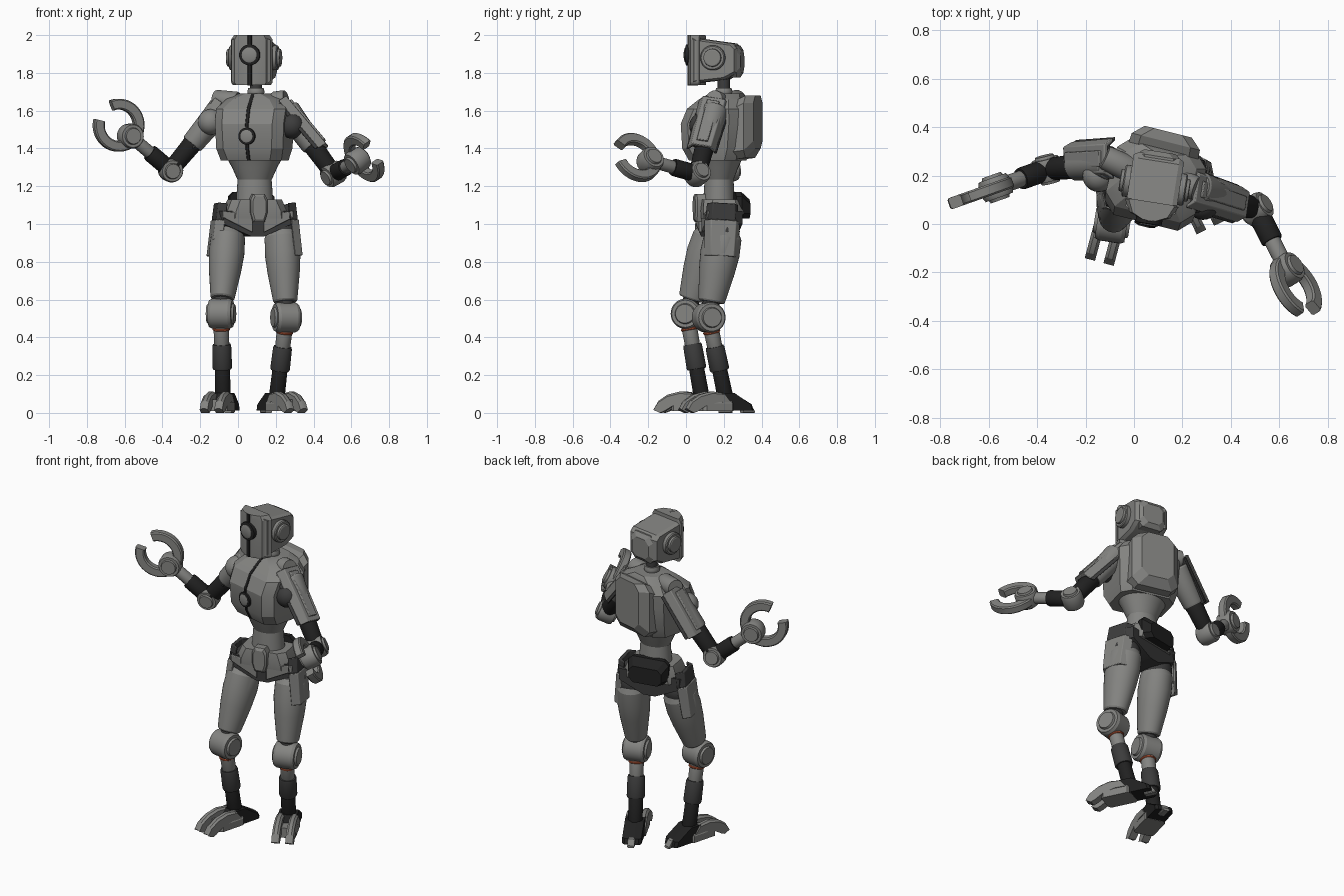
import bpy, bmesh, math
from mathutils import Vector as V, Matrix

if "Cube" in bpy.data.objects:
    bpy.data.objects.remove(bpy.data.objects["Cube"])


def material(name, r, g, b):
    m = bpy.data.materials.new(name)
    m.diffuse_color = (r, g, b, 1)
    m.use_nodes = True
    m.node_tree.nodes["Principled BSDF"].inputs["Base Color"].default_value = m.diffuse_color
    return m


GREY = material("armour grey", 0.23, 0.23, 0.22)
DARK = material("dark grey", 0.045, 0.045, 0.045)
BLACK = material("black", 0.015, 0.015, 0.015)
ORANGE = material("orange", 0.5, 0.1, 0.04)
ID = Matrix.Identity(4)


def frame(o, zdir, xhint=(0, 0, 1)):
    """Matrix at o with local z along zdir and local x near xhint."""
    z = V(zdir).normalized()
    x = V(xhint) - z * V(xhint).dot(z)
    if x.length < 0.05:
        x = z.orthogonal()
    x.normalize()
    m = Matrix((x, z.cross(x), z)).transposed().to_4x4()
    m.translation = V(o)
    return m


def place(x, y, z, yaw):
    return Matrix.Translation((x, y, z)) @ Matrix.Rotation(math.radians(yaw), 4, 'Z')


def loft(name, rings, mat, M=ID, bevel=0):
    """Skin closed rings of equal length and cap both ends."""
    bm = bmesh.new()
    vs = [[bm.verts.new(M @ V(p)) for p in r] for r in rings]
    n = len(rings[0])
    for a, b in zip(vs, vs[1:]):
        for i in range(n):
            bm.faces.new((a[i], a[(i + 1) % n], b[(i + 1) % n], b[i]))
    bm.faces.new(vs[0][::-1])
    bm.faces.new(vs[-1])
    bmesh.ops.recalc_face_normals(bm, faces=bm.faces)
    me = bpy.data.meshes.new(name)
    bm.to_mesh(me)
    bm.free()
    me.materials.append(mat)
    ob = bpy.data.objects.new(name, me)
    bpy.context.collection.objects.link(ob)
    if bevel:
        mod = ob.modifiers.new("bevel", 'BEVEL')
        mod.width, mod.segments, mod.limit_method = bevel, 2, 'ANGLE'
    return ob


def lathe(name, M, prof, mat, n=32, sy=1):
    ang = [2 * math.pi * i / n for i in range(n)]
    return loft(name, [[(r * math.cos(a), r * sy * math.sin(a), z) for a in ang] for z, r in prof], mat, M)


def tube(name, p, q, r1, r2, mat, a=0, b=1, sy=1, xhint=(1, 0, 0)):
    """Tapered tube over the part a..b of the line p-q."""
    p, q = V(p), V(q)
    s, e = p.lerp(q, a), p.lerp(q, b)
    L = (e - s).length
    k = min(0.01, L / 4)
    return lathe(name, frame(s, q - p, xhint), [(0, r1 * .93), (k, r1), (L - k, r2), (L, r2 * .93)], mat, sy=sy)


def hub(name, c, axis, r, h, mat=GREY):
    """Joint disc with raised caps on both sides."""
    half = [(h, r * .62), (h - .012, r * .68), (h - .012, r * .9), (h - .028, r)]
    return lathe(name, frame(c, axis), [(-z, s) for z, s in half] + half[::-1], mat)


def ball(name, c, r, mat):
    prof = [(-r * math.cos(t * math.pi / 12), max(.004, r * math.sin(t * math.pi / 12))) for t in range(13)]
    return lathe(name, Matrix.Translation(c), prof, mat, 24)


def octagon(hw, a, b, c):
    """Chamfered rectangle as 2D points."""
    return [(-hw + c, a), (hw - c, a), (hw, a + c), (hw, b - c), (hw - c, b), (-hw + c, b), (-hw, b - c), (-hw, a + c)]


def shell(name, p, q, out, w1, w2, mat, a=0, b=1, lift=0):
    """Bent armour plate from p to q, bulging towards out."""
    p, q = V(p), V(q)
    M = frame(p, q - p, out)
    L = (q - p).length
    sec = [(-.035, -1), (.012, -.7), (.012, .7), (-.035, 1), (-.035, .84), (-.008, .6), (-.008, -.6), (-.035, -.84)]
    return loft(name, [[(x + lift, y * w, z * L) for x, y in sec] for z, w in ((a, w1), (b, w2))], mat, M, .004)


# ---- head, turned a little
H = place(.085, .16, 0, -9)
side = [(-.115, 1.985), (.10, 1.955), (.125, 1.93), (.125, 1.80), (.06, 1.765), (-.115, 1.745)]
loft("head_shell", [[(x, y * s, 1.87 + (z - 1.87) * s) for y, z in side]
                    for x, s in ((-.105, .9), (-.085, 1), (.085, 1), (.105, .9))], GREY, H)
face = [(-.112, -.075), (-.085, -.125), (-.03, -.147), (.03, -.147), (.085, -.125), (.112, -.075), (.1, -.07), (-.1, -.07)]
loft("face_plate", [[(x * s, y, z) for x, y in face]
                    for z, s in ((1.735, .9), (1.75, 1), (1.975, 1), (2.0, .85))], GREY, H)
loft("face_seam", [[(x, y, z) for x, y in octagon(.011, -.152, -.1, .002)] for z in (1.733, 2.0)], BLACK, H)
lathe("eye_ring", H @ frame((0, -.135, 1.895), (0, -1, 0)), [(0, .055), (.025, .055), (.028, .042)], BLACK)
lathe("eye_lens", H @ frame((0, -.14, 1.895), (0, -1, 0)), [(0, .04), (.026, .04), (.03, .03)], GREY)
loft("head_rear_housing", [[(x, y, z) for x, z in octagon(w, 1.86 - h, 1.86 + h, .03)]
                           for y, w, h in ((.07, .09, .085), (.12, .09, .085), (.14, .065, .06))], GREY, H)
for s, side_name in ((-1, "left"), (1, "right")):
    lathe(side_name + "_ear", H @ frame((s * .09, .0, 1.88), (s, 0, 0)),
          [(0, .066), (.035, .066), (.04, .06), (.04, .048), (.052, .046), (.055, .04)], GREY)
tube("neck", (.095, .2, 1.64), (.095, .2, 1.79), .032, .032, DARK)
hub("neck_collar", (.095, .2, 1.70), (0, 0, 1), .045, .032)

# ---- torso, turned the same way
T = place(.09, .175, 0, -14)
levels = [(1.335, .165, -.135, .12), (1.40, .182, -.168, .14), (1.53, .187, -.175, .15), (1.61, .19, -.14, .15),
          (1.66, .15, -.085, .14), (1.69, .09, -.045, .12)]
loft("chest", [[(x, y, z) for x, y in octagon(w, f, b, .05)] for z, w, f, b in levels], GREY, T)
loft("chest_seam", [[(x, y, z) for x, y in octagon(.009, f - .005, f + .05, .002)] for z, w, f, b in levels], BLACK, T)
lathe("chest_ring", T @ frame((0, -.165, 1.465), (0, -1, 0)), [(0, .045), (.02, .045), (.023, .035)], BLACK)
lathe("chest_lens", T @ frame((0, -.165, 1.465), (0, -1, 0)), [(0, .033), (.024, .033), (.027, .025)], GREY)
loft("backpack", [[(x, y, z) for x, z in octagon(w, lo, hi, .04)]
                  for y, w, lo, hi in ((.09, .15, 1.34, 1.64), (.17, .145, 1.35, 1.68), (.212, .1, 1.40, 1.68))], GREY, T)
lathe("waist", Matrix.Translation((.088, .175, 0)),
      [(1.10, .1), (1.235, .09), (1.24, .093), (1.30, .12), (1.345, .145)], GREY, sy=.85)

# ---- pelvis, turned the other way
P = place(.088, .175, 0, 11)
brief = [(-.21, 1.07), (.21, 1.07), (.205, 1.0), (.04, .935), (-.04, .935), (-.205, 1.0)]
loft("pelvis_core", [[(x * s, y, z) for x, z in brief] for y, s in ((-.09, .9), (-.05, 1), (.05, 1), (.09, .9))], DARK, P)
loft("pelvis_belt", [[(x, y, z) for x, y in octagon(w, -d, d, .04)]
                     for z, w, d in ((1.03, .165, .105), (1.07, .16, .108), (1.13, .135, .1))], GREY, P)
for s in (-1, 1):
    band = [(.03, .955), (.19, 1.035), (.19, 1.07), (.03, 1.05)]
    loft("groin_panel", [[(s * x, y, z) for x, z in band] for y in (-.102, -.06)], GREY, P, .004)
buckle = [(-.03, 1.01), (.03, 1.01), (.045, 1.06), (.045, 1.13), (.03, 1.16), (-.03, 1.16), (-.045, 1.13), (-.045, 1.06)]
loft("belt_buckle", [[(x * s, y, 1.085 + (z - 1.085) * s) for x, z in buckle]
                     for y, s in ((-.08, 1), (-.125, 1), (-.135, .8))], GREY, P)
loft("rear_pouch", [[(x, y, z) for x, z in octagon(w, lo, hi, .025)]
                    for y, w, lo, hi in ((.07, .12, 1.06, 1.17), (.10, .125, 1.03, 1.17), (.15, .1, 1.03, 1.13))], BLACK, P)

# ---- legs: hip, knee, ankle, foot yaw, hip plate ends
legs = {"left": (-1, (-.05, .145, .96), (-.09, .005, .525), (-.08, .08, .1), -15, (-.105, .145, 1.11), (-.14, .125, .83)),
        "right": (1, (.23, .2, .96), (.255, .12, .505), (.207, .205, .1), 26, (.283, .2, 1.11), (.315, .19, .83))}
for n, (s, hip, knee, ankle, yaw, hp, hq) in legs.items():
    hip, knee, ankle = V(hip), V(knee), V(ankle)
    lat = (math.cos(math.radians(yaw * .6)), math.sin(math.radians(yaw * .6)), 0)
    ball(n + "_hip_joint", hip, .085, DARK)
    d = knee - hip
    L = d.length
    lathe(n + "_thigh", frame(hip, d, lat), [(-.01, .07), (.03, .09), (.12, .094), (.22, .085), (L * .8, .064), (L * .82, .058)],
          GREY, sy=1.12)
    tube(n + "_thigh_core", hip, knee, .045, .045, DARK, .7, 1)
    hub(n + "_knee", knee, lat, .08, .074)
    tube(n + "_shin_upper", knee, ankle, .042, .04, GREY, .05, .4)
    tube(n + "_knee_ring", knee, ankle, .046, .046, ORANGE, .175, .205)
    tube(n + "_shin_sleeve", knee, ankle, .05, .052, DARK, .38, .69)
    tube(n + "_ankle", knee, ankle, .04, .042, BLACK, .66, 1.06)
    out = V((s, 0, 0)) @ Matrix.Rotation(math.radians(-11), 3, 'Z')
    shell(n + "_hip_plate_top", hp, hq, out, .085, .092, DARK, 0, .32)
    shell(n + "_hip_plate", hp, hq, out, .098, .09, GREY, .32, 1, .004)
    # foot with two front toes and a heel spur
    F = place(ankle.x, ankle.y, 0, yaw)
    heel = [(-.11, .012), (-.08, .07), (-.045, .105), (.035, .105), (.14, .045), (.15, .012)]
    loft(n + "_heel", [[(x, y * k, z) for y, z in heel] for x, k in ((-.055, .9), (-.04, 1), (.04, 1), (.055, .9))], BLACK, F)
    loft(n + "_midfoot", [[(x, y, z) for x, y in octagon(.062 * k, -.15, .03, .015)]
                          for z, k in ((.01, 1), (.05, 1), (.07, .8))], GREY, F)
    path = [(-.03, .09, .015), (-.1, .092, .022), (-.17, .075, .022), (-.22, .045, .019), (-.245, .01, .012)]
    for t in (-.04, .04):
        loft(n + "_toe", [[(t + x, y + (.0 if z > 0 else .035), max(0, h + z)) for x, z in
                           ((-.022, -.035), (.022, -.035), (.022, w / 2), (.01, w), (-.01, w), (-.022, w / 2))]
                          for y, h, w in path], GREY, F)
    loft(n + "_heel_spur", [[(x, y, z) for x, z in octagon(.02, 0, h, .005)] for y, h in ((.1, .06), (.145, .045), (.168, .014))], GREY, F)

# ---- arms: shoulder, elbow, wrist, pad ends, claw centre, claw up, shoulder ball
arms = {"left": (-1, (-.13, .25, 1.56), (-.357, .225, 1.285), (-.57, .15, 1.465), (-.11, .27, 1.66), (-.28, .265, 1.42),
                 (-.632, .128, 1.523), (.68, .24, .70), (-.145, .2, 1.54), GREY),
        "right": (1, (.29, .14, 1.56), (.505, .06, 1.265), (.632, -.19, 1.335), (.25, .15, 1.66), (.46, .08, 1.41),
                  (.667, -.262, 1.352), (-.44, -.23, .87), (.285, .085, 1.52), DARK)}
for n, (s, sh, el, wr, pp, pq, cc, up, bc, bmat) in arms.items():
    sh, el, wr, cc = V(sh), V(el), V(wr), V(cc)
    d = (cc - wr).normalized()
    u = V(up)
    u = (u - d * u.dot(d)).normalized()
    nrm = d.cross(u)
    ball(n + "_shoulder", bc, .068, bmat)
    tube(n + "_upper_arm_cover", sh, el, .07, .06, GREY, -.15, .5)
    tube(n + "_upper_arm", sh, el, .052, .046, BLACK, .4, 1)
    out = V((s, 0, .9))
    shell(n + "_pad_liner", pp, pq, out, .09, .083, DARK, .03, .98, -.014)
    shell(n + "_shoulder_pad", pp, pq, out, .085, .075, GREY, 0, 1, .004)
    shell(n + "_pad_ridge", pp, pq, out, .045, .04, GREY, .08, .92, .014)
    tube(n + "_shoulder_yoke", T @ V((s * .1, .02, 1.645)), pp, .055, .05, GREY, 0, 1.1)
    hub(n + "_elbow", el, (wr - el).cross(sh - el), .062, .058)
    tube(n + "_forearm_sleeve", el, wr, .046, .046, BLACK, .1, .52)
    tube(n + "_forearm", el, wr, .034, .034, GREY, .45, 1)
    hub(n + "_wrist", wr, nrm, .066, .055)
    # open ring claw, bevelled rectangle section
    ring = []
    for i in range(33):
        a = math.radians(28 + 304 * i / 32)
        e = d * math.cos(a) + u * math.sin(a)
        ring.append([cc + e * (.112 + x) + nrm * z for x, z in octagon(.028, -.024, .024, .007)])
    loft(n + "_claw", ring, GREY)

# ---- smooth round parts, keep edges sharp
bpy.ops.object.select_all(action='SELECT')
bpy.context.view_layer.objects.active = bpy.context.selected_objects[0]
bpy.ops.object.shade_smooth_by_angle(angle=math.radians(24))
